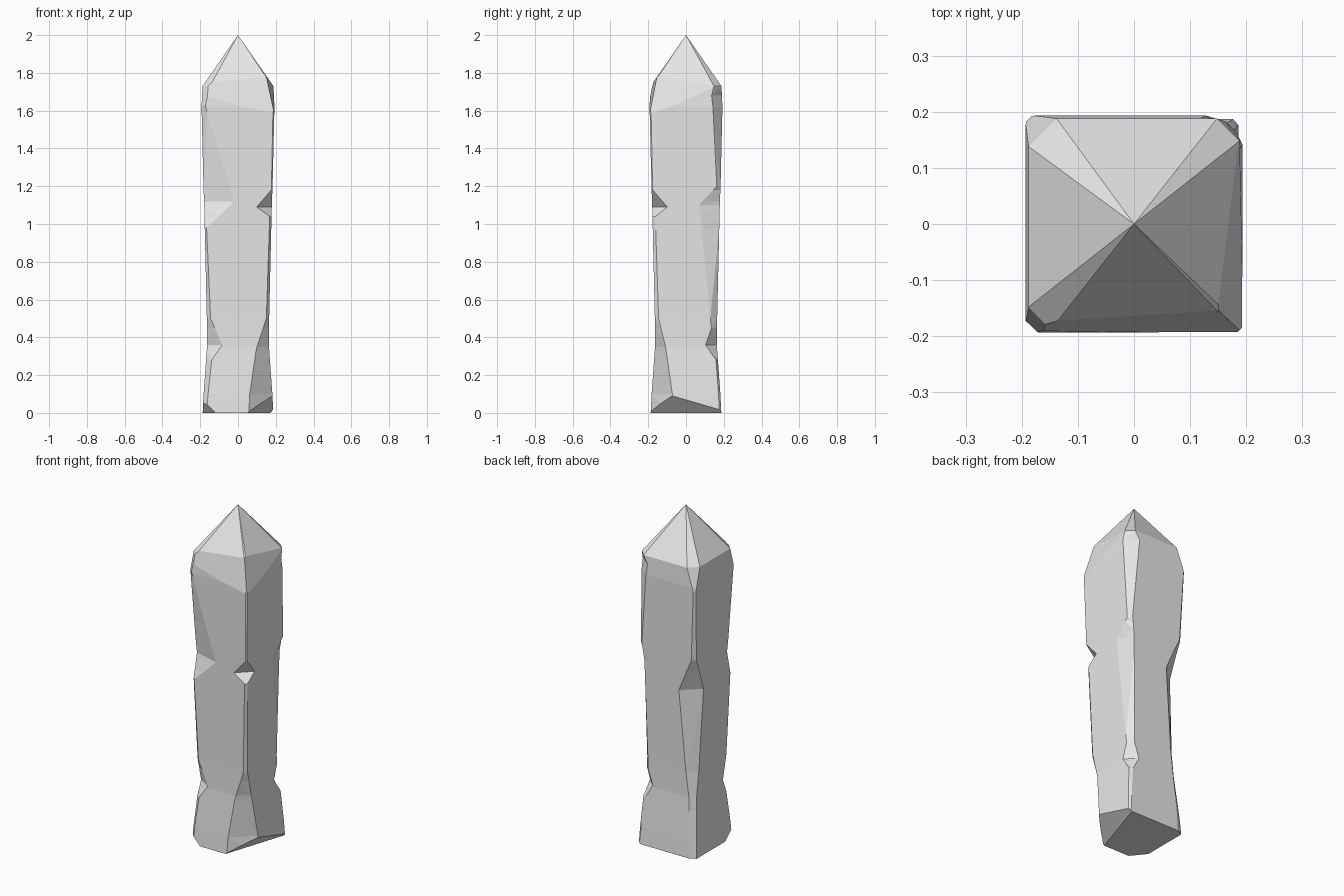
import bpy
import bmesh
from mathutils import Vector

cube = bpy.data.objects.get("Cube")
if cube:
    bpy.data.objects.remove(cube, do_unlink=True)

# Half width of the square shaft by height
WIDTH = [(0, .187), (.1, .182), (.35, .164), (.5, .165), (1.1, .179),
         (1.2, .183), (1.62, .193), (1.73, .188)]

# Chipped corners: height, chip length along x, chip length along y
FRONT_LEFT = [(0, .13, .11), (.1, .12, .11), (.33, .07, .06), (.5, .015, .02),
              (1.04, .01, .015), (1.09, .08, .08), (1.18, .006, .006), (1.73, .008, .008)]
FRONT_RIGHT = [(0, .02, .02), (.28, .03, .03), (.36, .08, .05), (.5, .02, .02),
               (.98, .01, .01), (1.12, .16, .05), (1.63, .02, .02), (1.73, .04, .04)]
BACK_LEFT = [(0, .01, .01), (.28, .02, .01), (.36, .06, .06), (.45, .03, .03),
             (1.1, .03, .11), (1.2, .02, .02), (1.68, .07, .055), (1.73, .04, .04)]
BACK_RIGHT = [(0, .04, .02), (.35, .03, .03), (.5, .05, .05), (.98, .1, .09),
              (1.18, .02, .02), (1.6, .01, .01), (1.73, .05, .05)]
CORNERS = [(-1, -1, FRONT_RIGHT), (1, -1, FRONT_LEFT),
           (1, 1, BACK_LEFT), (-1, 1, BACK_RIGHT)]


def sample(table, z):
    """Linear value of a height table at z."""
    for low, high in zip(table, table[1:]):
        if z <= high[0]:
            t = (z - low[0]) / (high[0] - low[0])
            return [a + (b - a) * t for a, b in zip(low[1:], high[1:])]
    return list(table[-1][1:])


def ring(bm, z):
    """Square section with each corner cut by its own chip."""
    half = sample(WIDTH, z)[0]
    verts = []
    for sx, sy, chips in CORNERS:
        along_x, along_y = sample(chips, z)
        pair = [(sx * half, sy * (half - along_y), z),
                (sx * (half - along_x), sy * half, z)]
        if sx * sy < 0:
            pair.reverse()
        verts += [bm.verts.new(p) for p in pair]
    return verts


def slice_off(bm, a, b, c):
    """Cut away the stone outside the plane through three points."""
    a, b, c = Vector(a), Vector(b), Vector(c)
    normal = (b - a).cross(c - a).normalized()
    if normal.dot(Vector((0, 0, 1)) - a) > 0:
        normal.negate()
    geom = bm.verts[:] + bm.edges[:] + bm.faces[:]
    bmesh.ops.bisect_plane(bm, geom=geom, plane_co=a, plane_no=normal, clear_outer=True)
    open_edges = [e for e in bm.edges if e.is_boundary]
    bmesh.ops.holes_fill(bm, edges=open_edges, sides=0)


bm = bmesh.new()

# Shaft
heights = sorted({row[0] for table in [WIDTH] + [c[2] for c in CORNERS] for row in table})
rings = [ring(bm, z) for z in heights]
count = len(rings[0])
for lower, upper in zip(rings, rings[1:]):
    for i in range(count):
        j = (i + 1) % count
        bm.faces.new((lower[i], lower[j], upper[j], upper[i]))
bm.faces.new(rings[0][::-1])

# Pointed top
tip = bm.verts.new((0, 0, 2))
for i in range(count):
    bm.faces.new((rings[-1][i], rings[-1][(i + 1) % count], tip))
bmesh.ops.triangulate(bm, faces=bm.faces[:])

# Slanted eaves and broken foot
slice_off(bm, (-.18, -.194, 1.66), (.19, -.194, 1.58), (0, -.165, 1.76))
slice_off(bm, (.194, -.1, 1.61), (.194, .15, 1.7), (.17, 0, 1.75))
slice_off(bm, (.19, .18, .02), (.183, -.07, .09), (.05, -.185, 0))
slice_off(bm, (-.19, -.1, 0), (-.185, -.185, .07), (-.12, -.187, 0))
bmesh.ops.recalc_face_normals(bm, faces=bm.faces[:])

mesh = bpy.data.meshes.new("stone_post")
bm.to_mesh(mesh)
bm.free()
post = bpy.data.objects.new("stone_post", mesh)
bpy.context.collection.objects.link(post)

# Stone colour
stone = bpy.data.materials.new("pale_grey_stone")
stone.use_nodes = True
grey = (.8, .8, .8, 1)
stone.diffuse_color = grey
stone.node_tree.nodes["Principled BSDF"].inputs["Base Color"].default_value = grey
mesh.materials.append(stone)
